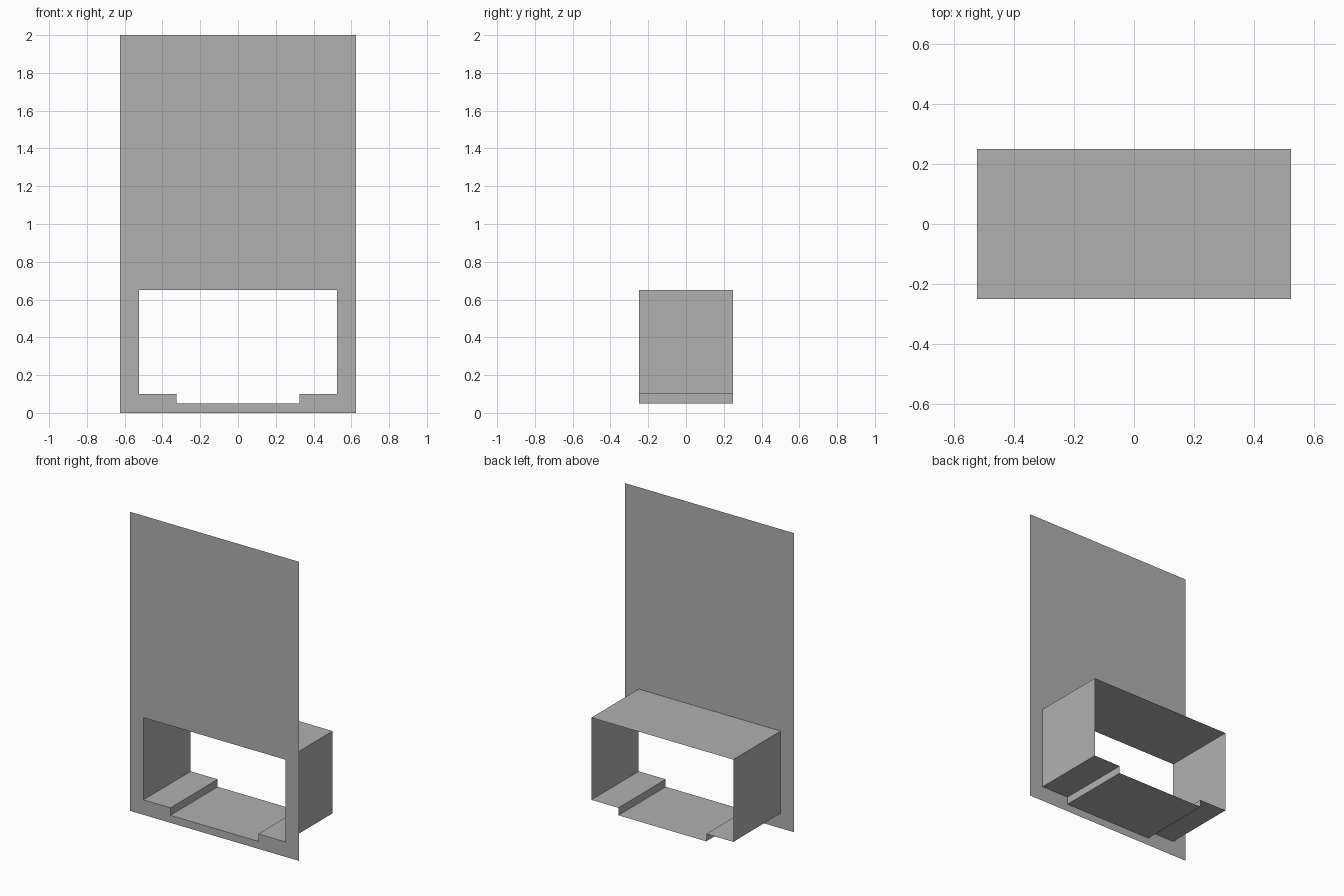
import bpy, bmesh

if "Cube" in bpy.data.objects:
    bpy.data.objects.remove(bpy.data.objects["Cube"])

FRONT, BACK = -0.25, 0.25

# Right half of the opening's stepped outline (x, z), mirrored for the left
half = [(0.325, 0.05), (0.325, 0.10), (0.525, 0.10), (0.525, 0.65)]
opening = half + [(-x, z) for x, z in reversed(half)]
outer = [(-0.625, 0), (0.625, 0), (0.625, 2), (-0.625, 2)]

# Darker grey for all parts
grey = bpy.data.materials.new("dark_grey")
grey.diffuse_color = (0.44, 0.44, 0.44, 1)
grey.use_nodes = True
grey.node_tree.nodes["Principled BSDF"].inputs["Base Color"].default_value = grey.diffuse_color


def add_loop(bm, points, y):
    verts = [bm.verts.new((x, y, z)) for x, z in points]
    return [bm.edges.new((v, verts[(i + 1) % len(verts)])) for i, v in enumerate(verts)]


def finish(bm, name):
    mesh = bpy.data.meshes.new(name)
    bm.to_mesh(mesh)
    bm.free()
    mesh.materials.append(grey)
    obj = bpy.data.objects.new(name, mesh)
    bpy.context.collection.objects.link(obj)
    return obj


# Front wall: thin sheet with the opening left out, facing -y
bm = bmesh.new()
edges = add_loop(bm, outer, FRONT) + add_loop(bm, opening, FRONT)
bmesh.ops.triangle_fill(bm, edges=edges, use_beauty=True, normal=(0, -1, 0))
bm.normal_update()
bmesh.ops.reverse_faces(bm, faces=[f for f in bm.faces if f.normal.y > 0])
finish(bm, "front_wall")

# Tunnel lining: the opening's outline swept straight back, open at both ends
bm = bmesh.new()
edges = add_loop(bm, opening, FRONT)
swept = bmesh.ops.extrude_edge_only(bm, edges=edges)["geom"]
bmesh.ops.translate(bm, vec=(0, BACK - FRONT, 0),
                    verts=[g for g in swept if isinstance(g, bmesh.types.BMVert)])
bm.normal_update()
# Face the lining towards the inside of the tunnel
top = max(bm.faces, key=lambda f: f.calc_center_median().z)
if top.normal.z > 0:
    bmesh.ops.reverse_faces(bm, faces=bm.faces[:])
finish(bm, "tunnel_lining")
